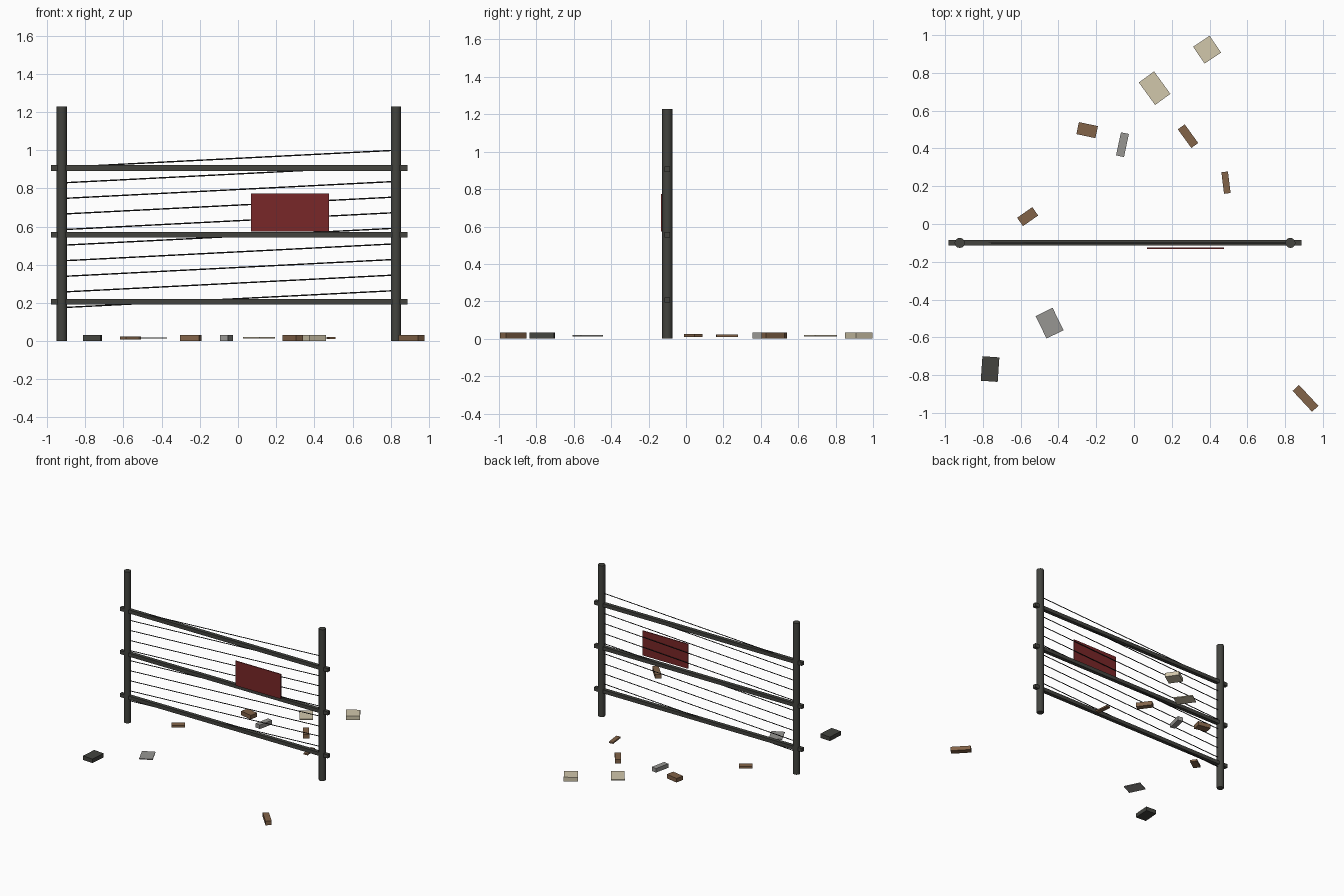
import bpy
from math import radians
from mathutils import Vector

cube = bpy.data.objects.get("Cube")
if cube:
    bpy.data.objects.remove(cube, do_unlink=True)


def make_material(name, rgb):
    mat = bpy.data.materials.new(name)
    mat.use_nodes = True
    colour = (*rgb, 1)
    mat.diffuse_color = colour
    mat.node_tree.nodes["Principled BSDF"].inputs["Base Color"].default_value = colour
    return mat


dark = make_material("dark iron", (0.056, 0.057, 0.049))
black = make_material("black wire", (0.015, 0.015, 0.015))
red = make_material("dull red", (0.19, 0.02, 0.021))
brown = make_material("brown wood", (0.225, 0.125, 0.065))
cream = make_material("pale card", (0.64, 0.57, 0.41))
grey = make_material("grey stone", (0.31, 0.305, 0.29))


def rod(name, start, end, radius, sides, mat):
    start, end = Vector(start), Vector(end)
    axis = end - start
    bpy.ops.mesh.primitive_cylinder_add(
        vertices=sides, radius=radius, depth=axis.length, location=(start + end) / 2,
        rotation=axis.to_track_quat("Z", "Y").to_euler())
    obj = bpy.context.object
    obj.name = name
    obj.data.materials.append(mat)
    bpy.ops.object.shade_smooth_by_angle(angle=radians(40))


def box(name, centre, size, mat, turn=0):
    bpy.ops.mesh.primitive_cube_add(size=1, location=centre, rotation=(0, 0, radians(turn)))
    obj = bpy.context.object
    obj.name = name
    obj.scale = size
    obj.data.materials.append(mat)


FENCE_Y = -0.1

# Upright posts
for side, x in (("right", -0.923), ("left", 0.828)):
    rod(f"{side}_post", (x, FENCE_Y, 0), (x, FENCE_Y, 1.228), 0.027, 12, dark)

# Square horizontal rails
for name, z in (("lower", 0.207), ("middle", 0.556), ("upper", 0.907)):
    box(f"{name}_rail", (-0.047, FENCE_Y, z), (1.868, 0.03, 0.029), dark)

# Sloping wires
for i in range(10):
    z = 0.176 + i * 0.0817
    rod(f"wire_{i + 1}", (-0.91, FENCE_Y, z), (0.815, FENCE_Y, z + 0.088), 0.0035, 6, black)

# Warning plate
box("sign_plate", (0.273, -0.129, 0.673), (0.408, 0.008, 0.2), red)

# Scattered debris: name, x, y, width, length, thickness, turn, material
debris = [
    ("far_card", 0.387, 0.923, 0.105, 0.108, 0.033, 34, cream),
    ("near_card", 0.109, 0.719, 0.1, 0.147, 0.008, 36, cream),
    ("short_brick", -0.248, 0.497, 0.103, 0.065, 0.033, -12, brown),
    ("grey_bar", -0.061, 0.42, 0.043, 0.125, 0.033, -12, grey),
    ("long_chip", 0.286, 0.465, 0.045, 0.122, 0.033, 36, brown),
    ("thin_chip", 0.487, 0.219, 0.035, 0.115, 0.012, 7, brown),
    ("small_chip", -0.563, 0.039, 0.098, 0.054, 0.016, 35, brown),
    ("grey_sheet", -0.447, -0.525, 0.1, 0.132, 0.007, 26, grey),
    ("dark_block", -0.762, -0.768, 0.09, 0.13, 0.033, -4, dark),
    ("front_plank", 0.908, -0.923, 0.046, 0.151, 0.033, 43, brown),
]
for name, x, y, width, length, thick, turn, mat in debris:
    box(name, (x, y, 0.0165), (width, length, thick), mat, turn)
